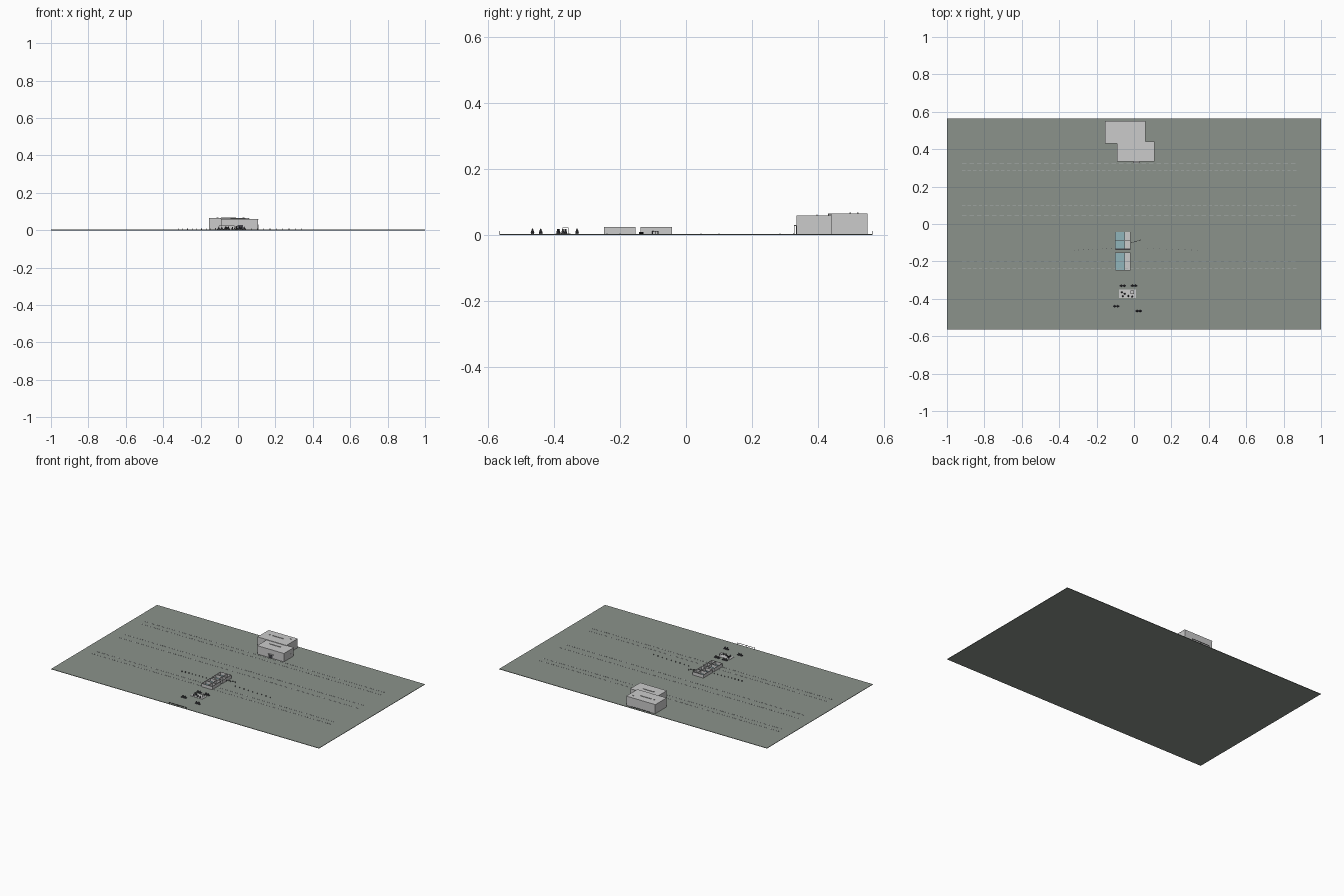
import bpy, bmesh, math
from mathutils import Matrix

G = 0.003  # top of the ground slab


def mat(name, rgb):
    m = bpy.data.materials.new(name)
    m.diffuse_color = (*rgb, 1)
    return m


GROUND = mat("field", (0.26, 0.29, 0.26))
BLUE = mat("glass_blue", (0.28, 0.46, 0.50))
WHITE = mat("white_paint", (0.95, 0.95, 0.95))
DARK = mat("dark", (0.06, 0.06, 0.07))
LINE = mat("line", (0.42, 0.44, 0.44))


def finish(name, bm, m=None):
    me = bpy.data.meshes.new(name)
    bm.to_mesh(me)
    bm.free()
    ob = bpy.data.objects.new(name, me)
    bpy.context.collection.objects.link(ob)
    if m:
        me.materials.append(m)
    return ob


def add_box(bm, x0, x1, y0, y1, z0, z1):
    M = Matrix.Translation(((x0 + x1) / 2, (y0 + y1) / 2, (z0 + z1) / 2))
    M = M @ Matrix.Diagonal((x1 - x0, y1 - y0, z1 - z0, 1))
    bmesh.ops.create_cube(bm, size=1, matrix=M)


def boxes(name, items, m=None):
    bm = bmesh.new()
    for b in items:
        add_box(bm, *b)
    return finish(name, bm, m)


def add_cone(bm, x, y, z0, z1, r0, r1, n=8):
    bmesh.ops.create_cone(bm, cap_ends=True, segments=n, radius1=r0, radius2=r1,
                          depth=z1 - z0, matrix=Matrix.Translation((x, y, (z0 + z1) / 2)))


# ground
boxes("ground", [(-1, 1, -0.565, 0.565, 0, G)], GROUND)

# dashed field lines
for i, ys in enumerate([(0.285, 0.325), (0.1, 0.045), (-0.24, -0.2)]):
    for j, y in enumerate(ys):
        n = 60 if j == 0 else 45
        step = 1.8 / n
        boxes(f"dashed_line_{i}_{j}",
              [(-0.92 + k * step, -0.92 + (k + 0.6) * step, y - 0.0015, y + 0.0015, G, G + 0.001)
               for k in range(n)], LINE)

# main building: two staggered blocks made of walls and roofs
T = 0.003
boxes("rear_block_walls", [(-0.155, 0.06, 0.547, 0.55, G, 0.062),
                           (-0.155, -0.09, 0.43, 0.433, G, 0.062)])
boxes("rear_block_side_walls", [(-0.155, -0.152, 0.433, 0.547, G, 0.062),
                                (0.057, 0.06, 0.44, 0.547, G, 0.062)], WHITE)
boxes("front_block_walls", [(-0.09, 0.108, 0.335, 0.338, G, 0.058),
                            (-0.09, -0.087, 0.338, 0.433, G, 0.058),
                            (0.105, 0.108, 0.338, 0.44, G, 0.058),
                            (0.06, 0.105, 0.437, 0.44, G, 0.058)])
boxes("rear_roof", [(-0.156, 0.061, 0.43, 0.55, 0.062, 0.065)])
boxes("front_roof", [(-0.091, 0.109, 0.334, 0.44, 0.057, 0.060)])
boxes("roof_vents", [(x - w, x + w, y - 0.002, y + 0.002, z, z + 0.003)
                     for x, y, z, w in [(-0.05, 0.497, 0.065, 0.04), (0.03, 0.52, 0.065, 0.005),
                                        (0.0, 0.397, 0.060, 0.04), (-0.11, 0.497, 0.065, 0.005)]])
boxes("front_door", [(-0.002, 0.028, 0.333, 0.335, G, 0.028)], DARK)
boxes("porch", [(-0.005, 0.031, 0.327, 0.335, 0.028, 0.030),
                (-0.005, -0.003, 0.327, 0.329, G, 0.028), (0.029, 0.031, 0.327, 0.329, G, 0.028)])
boxes("side_door", [(0.108, 0.109, 0.405, 0.422, G, 0.030)])

# two small blocks of open rooms, 2 x 2 each
W = 0.0015
for i, y0 in enumerate((-0.247, -0.137)):
    y1, ym = y0 + 0.094, y0 + 0.047
    walls = [(-0.1 , -0.02, y - W / 2, y + W / 2, G, 0.025) for y in (y0, ym, y1)]
    walls += [(x - W / 2, x + W / 2, y0, y1, G, 0.025) for x in (-0.1, -0.05, -0.02)]
    boxes(f"room_walls_{i}", walls)
    boxes(f"room_floor_blue_{i}", [(-0.1, -0.05, y0, y1, G, G + 0.001)], BLUE)
    boxes(f"room_floor_grey_{i}", [(-0.05, -0.02, y0, y1, G, G + 0.001)])
boxes("room_threshold", [(-0.1, -0.02, -0.14, -0.132, G, 0.005)], DARK)

# rows of short posts on either side of the rooms
bm = bmesh.new()
for k in range(9):
    t = k / 8
    for x in (-0.32 + 0.2 * t, 0.34 - 0.27 * t):
        add_cone(bm, x, -0.14 + 0.01 * t, G, 0.010, 0.002, 0.002, 6)
finish("fence_posts", bm, DARK)

# slanted handrail beside the rooms
rail = boxes("handrail", [(-0.03, 0.03, -0.001, 0.001, 0.011, 0.0125)]
             + [(x - 0.001, x + 0.001, -0.001, 0.001, G, 0.011) for x in (-0.029, 0, 0.029)], DARK)
rail.location = (0.01, -0.093, 0)
rail.rotation_euler.z = math.radians(17)

# forecourt platform with table and stools
boxes("platform", [(-0.08, 0.01, -0.395, -0.35, G, G + 0.002)], WHITE)
boxes("kiosk", [(-0.02, 0.0, -0.374, -0.356, 0.021, 0.023)]
      + [(x, x + 0.002, y, y + 0.002, 0.005, 0.021)
         for x in (-0.02, -0.002) for y in (-0.374, -0.358)])
bm = bmesh.new()
for x, y in [(-0.065, -0.365), (-0.05, -0.373), (-0.03, -0.385), (-0.01, -0.388), (-0.06, -0.386)]:
    add_cone(bm, x, y, 0.005, 0.014, 0.005, 0.003)
    bmesh.ops.create_uvsphere(bm, u_segments=8, v_segments=5, radius=0.003,
                              matrix=Matrix.Translation((x, y, 0.016)))
finish("platform_figures", bm, DARK)

# four small seated groups around the platform
for i, (x, y) in enumerate([(-0.06, -0.33), (0.0, -0.33), (-0.095, -0.44), (0.025, -0.465)]):
    bm = bmesh.new()
    add_box(bm, x - 0.018, x + 0.018, y - 0.005, y + 0.005, G, 0.007)
    for dx in (-0.008, 0.008):
        add_cone(bm, x + dx, y, 0.007, 0.020, 0.006, 0.001)
    finish(f"planter_{i}", bm, DARK)

# low gate frames on the front and back edges
for name, y in (("front_gate", -0.564), ("back_gate", 0.564)):
    boxes(name, [(-0.12, 0.01, y - 0.001, y + 0.001, 0.011, 0.013)]
          + [(x - 0.001, x + 0.001, y - 0.001, y + 0.001, G, 0.011) for x in (-0.119, -0.055, 0.009)], DARK)
